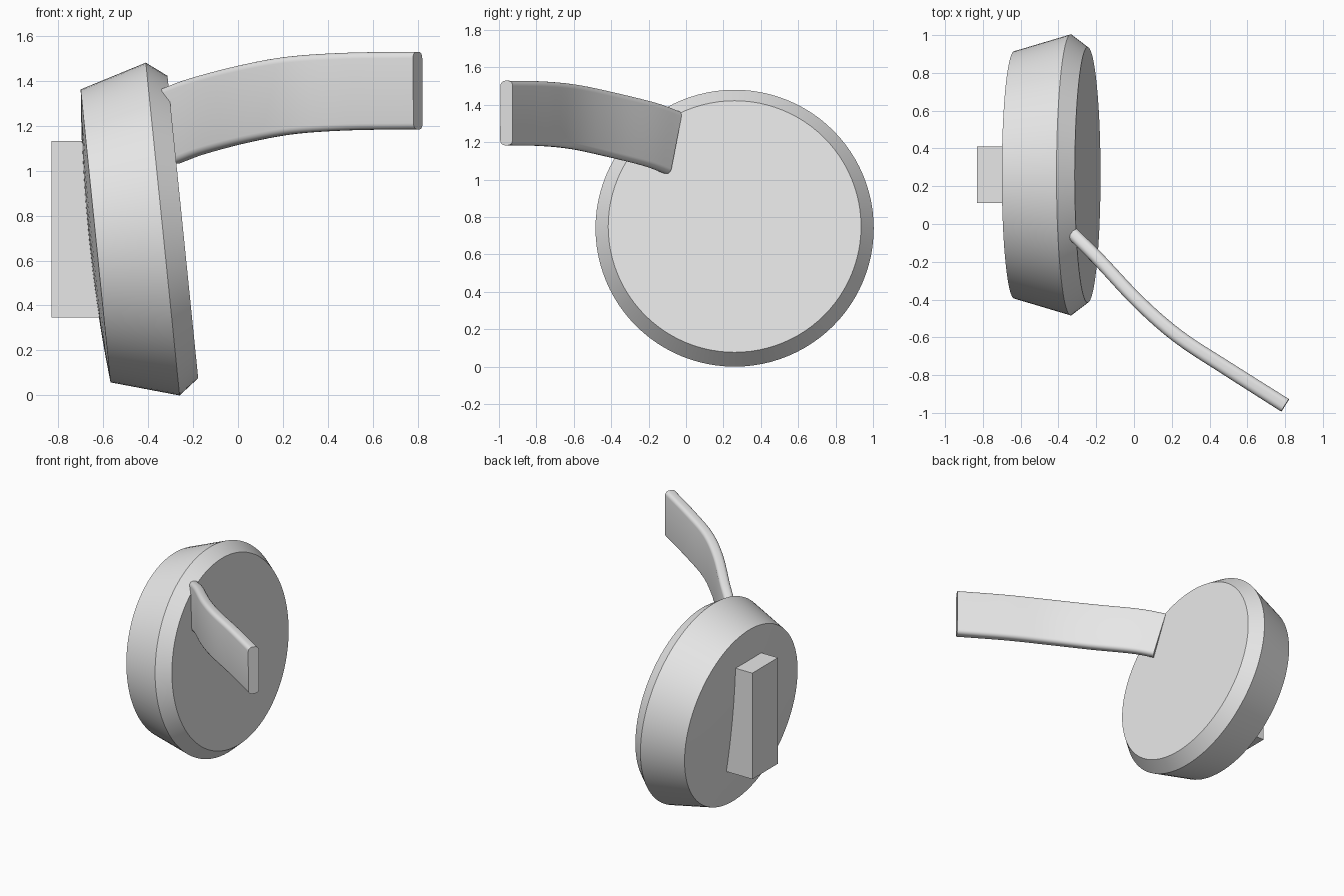
import bpy, bmesh, math
from mathutils import Vector, Matrix

if "Cube" in bpy.data.objects:
    bpy.data.objects.remove(bpy.data.objects["Cube"])

grey = bpy.data.materials.new("light_grey")
grey.diffuse_color = (0.8, 0.8, 0.8, 1)
grey.use_nodes = True
grey.node_tree.nodes["Principled BSDF"].inputs["Base Color"].default_value = grey.diffuse_color


def make_object(name, bm):
    bmesh.ops.recalc_face_normals(bm, faces=bm.faces)
    mesh = bpy.data.meshes.new(name)
    bm.to_mesh(mesh)
    bm.free()
    mesh.materials.append(grey)
    obj = bpy.data.objects.new(name, mesh)
    bpy.context.collection.objects.link(obj)
    return obj


def skin(bm, loops):
    """Join consecutive closed loops of points with quads."""
    rings = [[bm.verts.new(p) for p in loop] for loop in loops]
    n = len(rings[0])
    for a, b in zip(rings, rings[1:]):
        for i in range(n):
            j = (i + 1) % n
            bm.faces.new((a[i], a[j], b[j], b[i]))
    return rings


def smooth(obj, angle):
    bpy.ops.object.select_all(action='DESELECT')
    obj.select_set(True)
    bpy.context.view_layer.objects.active = obj
    bpy.ops.object.shade_smooth_by_angle(angle=math.radians(angle))


# Round body: lathe profile (radius, height along axis), slightly domed back
SEG = 96
dome = [(0.655 * k / 6, -0.30 - 0.032 * (1 - (k / 6) ** 2)) for k in range(1, 7)]
profile = dome + [(0.744, 0.0), (0.676, 0.09)]
bm = bmesh.new()
rings = skin(bm, [[(r * math.cos(2 * math.pi * i / SEG), r * math.sin(2 * math.pi * i / SEG), h)
                   for i in range(SEG)] for r, h in profile])
bm.faces.new(rings[-1])
pole = bm.verts.new((0, 0, -0.332))
for i in range(SEG):
    bm.faces.new((rings[0][i], rings[0][(i + 1) % SEG], pole))
# Soften the three hard rims
rims = [e for e in bm.edges if len(e.link_faces) == 2 and e.calc_face_angle() > math.radians(25)]
bmesh.ops.bevel(bm, geom=rims, offset=0.02, segments=3, profile=0.5, affect='EDGES')
bm.transform(Matrix.Translation((-0.335, 0.26, 0.74)) @ Matrix.Rotation(math.radians(84.2), 4, 'Y'))
smooth(make_object("round_body", bm), 35)

# Rear mounting block, running into the body
bm = bmesh.new()
bmesh.ops.create_cube(bm, size=1)
bm.transform(Matrix.Translation((-0.665, 0.26, 0.74)) @ Matrix.Diagonal((0.33, 0.30, 0.785, 1)))
make_object("mounting_block", bm)

# Curved arm: rounded rectangle swept along a smooth path
path = [Vector(p) for p in [(-0.30, -0.075, 1.198), (-0.18, -0.195, 1.242), (0.03, -0.418, 1.297),
                            (0.24, -0.60, 1.335), (0.50, -0.77, 1.352), (0.80, -0.96, 1.356)]]
ext = [2 * path[0] - path[1]] + path + [2 * path[-1] - path[-2]]
centres = []
for a, b, c, d in zip(ext, ext[1:], ext[2:], ext[3:]):
    for k in range(5):
        t = k / 5
        centres.append(0.5 * (2 * b + (c - a) * t + (2 * a - 5 * b + 4 * c - d) * t * t
                              + (3 * b - a - 3 * c + d) * t ** 3))
centres.append(path[-1])

loops = []
for i, c in enumerate(centres):
    tangent = (centres[min(i + 1, len(centres) - 1)] - centres[max(i - 1, 0)]).normalized()
    side = Vector((-tangent.y, tangent.x, 0)).normalized()
    up = tangent.cross(side)
    half_t, half_h, r = 0.034 + 0.005 * i / len(centres), 0.1725, 0.028
    loop = []
    for q, (sx, sy) in enumerate([(1, 1), (-1, 1), (-1, -1), (1, -1)]):
        for k in range(6):
            ang = math.pi / 2 * (q + k / 5)
            loop.append(c + side * (sx * (half_t - r) + r * math.cos(ang))
                        + up * (sy * (half_h - r) + r * math.sin(ang)))
    loops.append(loop)
bm = bmesh.new()
rings = skin(bm, loops)
bm.faces.new(rings[0])
bm.faces.new(rings[-1])
smooth(make_object("curved_arm", bm), 35)
